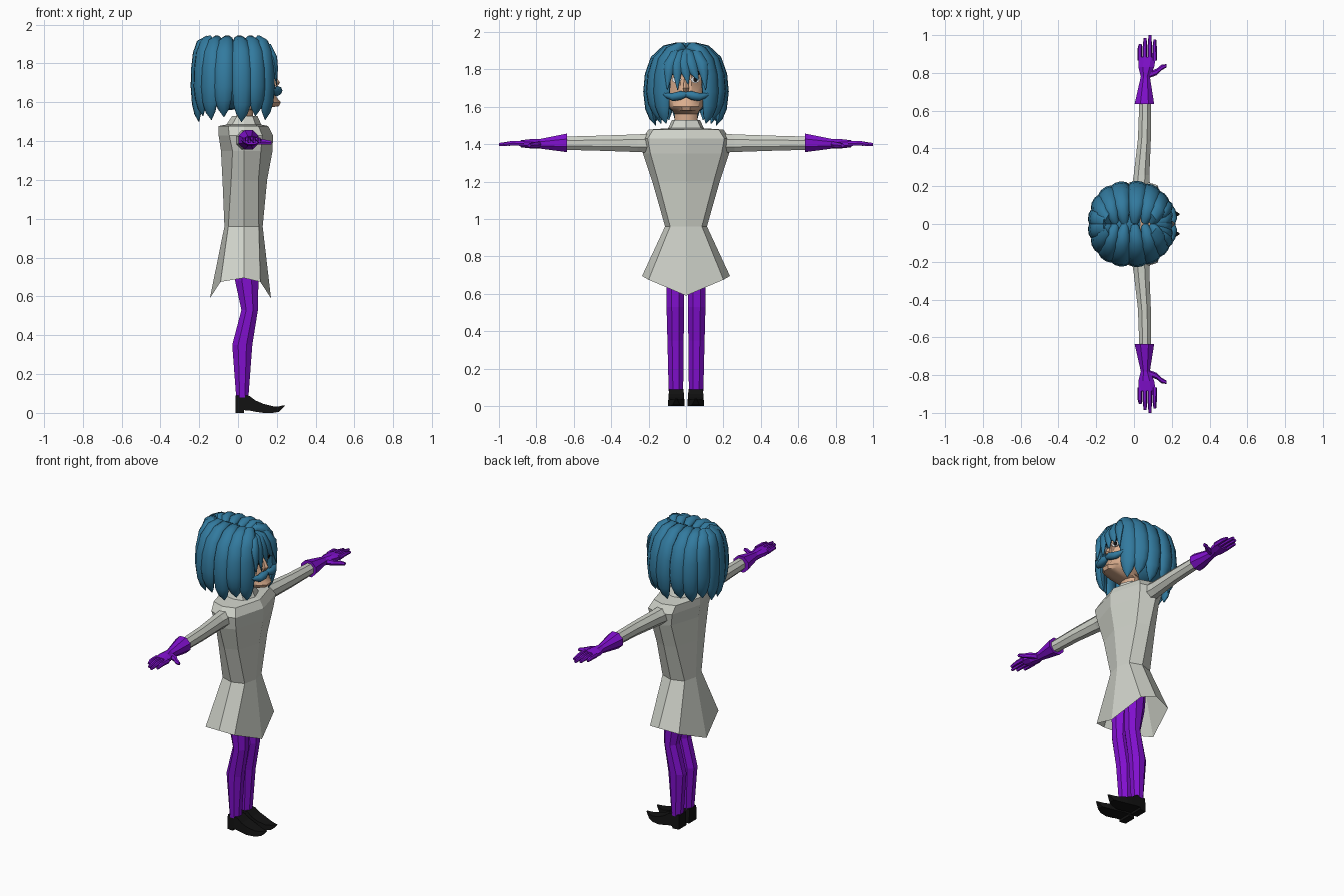
import bpy, bmesh, math
from mathutils import Vector


def material(name, rgb):
    m = bpy.data.materials.new(name)
    m.diffuse_color = (*rgb, 1)
    return m


GREY = material("coat_grey", (0.62, 0.64, 0.58))
PURPLE = material("purple", (0.22, 0.005, 0.62))
TEAL = material("hair_blue", (0.032, 0.195, 0.345))
SKIN = material("skin", (0.70, 0.42, 0.27))
BLACK = material("black", (0.006, 0.006, 0.006))
WHITE = material("eye_white", (0.85, 0.85, 0.85))


def finish(name, bm, mat, smooth=None):
    bmesh.ops.recalc_face_normals(bm, faces=bm.faces[:])
    me = bpy.data.meshes.new(name)
    bm.to_mesh(me)
    bm.free()
    me.materials.append(mat)
    ob = bpy.data.objects.new(name, me)
    bpy.context.collection.objects.link(ob)
    if smooth:
        bpy.ops.object.select_all(action='DESELECT')
        ob.select_set(True)
        bpy.context.view_layer.objects.active = ob
        bpy.ops.object.shade_smooth_by_angle(angle=math.radians(smooth))
    return ob


def loft(name, rings, mat, caps=(True, True), smooth=None):
    """Skin a list of closed rings that have equal point counts."""
    bm = bmesh.new()
    vs = [[bm.verts.new(p) for p in r] for r in rings]
    n = len(vs[0])
    for a, b in zip(vs, vs[1:]):
        for i in range(n):
            j = (i + 1) % n
            bm.faces.new((a[i], a[j], b[j], b[i]))
    if caps[0]:
        bm.faces.new(vs[0])
    if caps[1]:
        bm.faces.new(vs[-1])
    return finish(name, bm, mat, smooth)


def oval(c, u, v, n, turn=0.0):
    c, u, v = Vector(c), Vector(u), Vector(v)
    ang = [2 * math.pi * (i + turn) / n for i in range(n)]
    return [c + u * math.cos(a) + v * math.sin(a) for a in ang]


def tube(name, path, wide, thick, side, mat, n=8, smooth=50):
    """Tapered strand: wide along side, thick across it."""
    path = [Vector(p) for p in path]
    side = Vector(side).normalized()
    rings = []
    for i, p in enumerate(path):
        d = path[min(i + 1, len(path) - 1)] - path[max(i - 1, 0)]
        out = side.cross(d).normalized()
        rings.append(oval(p, side * wide[i], out * thick[i], n, 0.5 if n == 4 else 0))
    return loft(name, rings, mat, smooth=smooth)


# Coat: eight-sided rings with a dipping hem (z, back, front, half width, corner width, inset)
def coat_ring(z, x0, x1, yh, yc, d, zc=None, zs=None):
    zc, zs = zc or z, zs or z
    half = [(x1 - d, yc, zc), (0.03, yh, zs), (x0 + d, yc, zc)]
    return ([(x1, 0, z)] + half + [(x0, 0, z)]
            + [(x, -y, h) for x, y, h in reversed(half)])


loft("coat", [coat_ring(*r) for r in (
    (1.53, -0.03, 0.10, 0.075, 0.06, 0.025),
    (1.485, -0.06, 0.12, 0.095, 0.08, 0.03),
    (1.478, -0.10, 0.155, 0.20, 0.175, 0.05),
    (1.43, -0.10, 0.18, 0.235, 0.205, 0.055),
    (1.35, -0.088, 0.178, 0.23, 0.19, 0.06),
    (1.20, -0.08, 0.15, 0.18, 0.148, 0.045),
    (0.96, -0.07, 0.127, 0.112, 0.085, 0.02),
    (0.59, -0.145, 0.17, 0.235, 0.20, 0.055, 0.675, 0.695))],
    GREY, caps=(True, False))

for s, side in ((1, "left"), (-1, "right")):
    # Sleeve
    loft(side + "_sleeve", [oval((x, s * y, 1.405), (a, 0, 0), (0, 0, b), 8, 0.5)
         for x, y, a, b in ((0.035, 0.17, 0.055, 0.056), (0.04, 0.26, 0.045, 0.051),
                            (0.055, 0.45, 0.037, 0.044), (0.06, 0.66, 0.034, 0.038))], GREY)
    # Glove: flared cuff, wrist and palm
    loft(side + "_glove", [oval((x, s * y, z), (a, 0, 0), (0, 0, b), 8, 0.5)
         for x, y, z, a, b in ((0.055, 0.635, 1.407, 0.056, 0.054),
                               (0.06, 0.78, 1.402, 0.026, 0.028),
                               (0.065, 0.83, 1.402, 0.045, 0.027),
                               (0.07, 0.885, 1.402, 0.05, 0.02))], PURPLE)
    # Fingers and thumb
    for i, (x, tip) in enumerate(((0.031, 0.95), (0.057, 0.985), (0.083, 1.0), (0.109, 0.975))):
        tube(f"{side}_finger_{i + 1}",
             [(x, s * 0.865, 1.404), (x, s * 0.93, 1.405), (x + 0.002, s * tip, 1.398)],
             (0.013, 0.012, 0.008), (0.016, 0.014, 0.009), (1, 0, 0), PURPLE, 6, None)
    tube(side + "_thumb", [(0.065, s * 0.785, 1.40), (0.12, s * 0.805, 1.396),
                           (0.145, s * 0.828, 1.394), (0.172, s * 0.838, 1.392)],
         (0.018, 0.017, 0.015, 0.009), (0.02, 0.017, 0.014, 0.01), (0, 1, 0), PURPLE, 6, None)
    # Leg
    loft(side + "_leg", [oval((x, s * y, z), (a, 0, 0), (0, b, 0), 8, 0.5)
         for x, y, z, a, b in ((0.04, 0.057, 0.78, 0.07, 0.052), (0.045, 0.057, 0.68, 0.065, 0.052),
                               (0.06, 0.057, 0.53, 0.046, 0.051), (0.022, 0.056, 0.35, 0.056, 0.047),
                               (0.022, 0.054, 0.08, 0.034, 0.042))], PURPLE)
    # Shoe: heel, sole and upturned toe (x, bottom, top, half width)
    loft(side + "_shoe", [[(x, s * (0.052 - w), b), (x, s * (0.052 + w), b),
                           (x, s * (0.052 + w * 0.9), t), (x, s * (0.052 - w * 0.9), t)]
         for x, b, t, w in ((-0.012, 0, 0.09, 0.038), (0.03, 0, 0.09, 0.043),
                            (0.032, 0.014, 0.09, 0.043), (0.058, 0.012, 0.088, 0.043),
                            (0.09, 0.006, 0.064, 0.045), (0.13, 0, 0.047, 0.045),
                            (0.18, 0, 0.034, 0.035), (0.212, 0.006, 0.034, 0.02),
                            (0.24, 0.036, 0.04, 0.004))], BLACK)

# Head with neck and jutting chin (z, back, front, half width)
loft("head", [oval(((a + b) / 2, 0, z), ((b - a) / 2, 0, 0), (0, y, 0), 12, 0.5) for z, a, b, y in (
    (1.50, -0.01, 0.08, 0.06), (1.56, -0.01, 0.08, 0.065), (1.58, -0.03, 0.215, 0.075),
    (1.60, -0.05, 0.225, 0.092), (1.635, -0.09, 0.195, 0.105), (1.72, -0.12, 0.183, 0.115),
    (1.82, -0.13, 0.17, 0.115), (1.89, -0.08, 0.10, 0.07))], SKIN, smooth=35)
loft("nose", [oval((x, 0, z), (a, 0, 0), (0, b, 0), 6) for x, z, a, b in (
    (0.175, 1.755, 0.01, 0.01), (0.19, 1.70, 0.026, 0.018), (0.18, 1.68, 0.02, 0.015))], SKIN)

# Eyes and brows as thin plates
for s, side in ((1, "left"), (-1, "right")):
    for name, z, w, h, x, mat in (("eye", 1.745, 0.026, 0.018, 0.178, WHITE),
                                  ("pupil", 1.745, 0.011, 0.014, 0.183, BLACK),
                                  ("brow", 1.78, 0.036, 0.012, 0.179, BLACK)):
        rings = [oval((x + k, s * 0.05, z), (-0.3 * w * s, w, 0), (0, 0, h), 10) for k in (-0.004, 0.004)]
        loft(f"{side}_{name}", rings, mat)
    # Moustache half
    tube(side + "_moustache", [(0.203, 0, 1.665), (0.205, s * 0.03, 1.66), (0.198, s * 0.07, 1.652),
                               (0.183, s * 0.105, 1.66), (0.172, s * 0.135, 1.678)],
         (0.014, 0.024, 0.022, 0.014, 0.002), (0.014, 0.024, 0.022, 0.014, 0.002),
         (0, 0, 1), TEAL)

# Scalp under the strands
bm = bmesh.new()
bmesh.ops.create_uvsphere(bm, u_segments=20, v_segments=12, radius=1)
for v in bm.verts:
    v.co = Vector((-0.04 + 0.165 * v.co.x, 0.17 * v.co.y, 1.735 + 0.175 * v.co.z))
finish("scalp", bm, TEAL, 60)

# Hanging strands fanned out from the parting
PROFILE = ((0.0, 1.895), (0.22, 1.916), (0.5, 1.902), (0.8, 1.85), (0.95, 1.77),
           (1.0, 1.68), (0.97, 1.60), (0.90, 1.55), (0.80, 1.51))
WIDE = (0.022, 0.034, 0.043, 0.05, 0.052, 0.052, 0.045, 0.03, 0.002)
THICK = (0.024, 0.029, 0.031, 0.031, 0.031, 0.03, 0.025, 0.017, 0.002)
for s, side in ((1, "left"), (-1, "right")):
    for i in range(7):
        a = math.radians(37 + 22.6 * i)
        c, d = math.cos(a), math.sin(a)
        end = Vector((-0.015 + 0.2 * math.copysign(abs(c) ** 0.85, c), s * 0.2 * d ** 0.85, 0))
        start = Vector((-0.015 + 0.14 * c, s * 0.012, 0))
        drop = (0, 0.02, -0.01, 0.015)[i % 4]
        path = [start.lerp(end, r) + Vector((0, 0, z + (drop if z < 1.62 else 0)))
                for r, z in PROFILE]
        tube(f"{side}_hair_strand_{i + 1}", path, WIDE, THICK, (-d, s * c, 0), TEAL, 10)

# Fringe locks over the forehead (root y, middle y, tip y, tip z)
for i, (y0, y1, y2, z) in enumerate(((-0.03, -0.085, -0.10, 1.69), (-0.015, -0.05, -0.045, 1.69),
                                     (0.0, -0.012, 0.012, 1.72), (0.005, 0.025, 0.065, 1.74),
                                     (0.03, 0.085, 0.105, 1.69))):
    tube(f"fringe_lock_{i + 1}", [(0.10, y0, 1.895), (0.155, (y0 + y1) / 2, 1.882), (0.182, y1, 1.83),
                                  (0.192, (y1 + y2) / 2, 1.775), (0.198, y2, z)],
         (0.02, 0.032, 0.034, 0.022, 0.002), (0.02, 0.022, 0.02, 0.014, 0.002), (0, 1, 0), TEAL)
